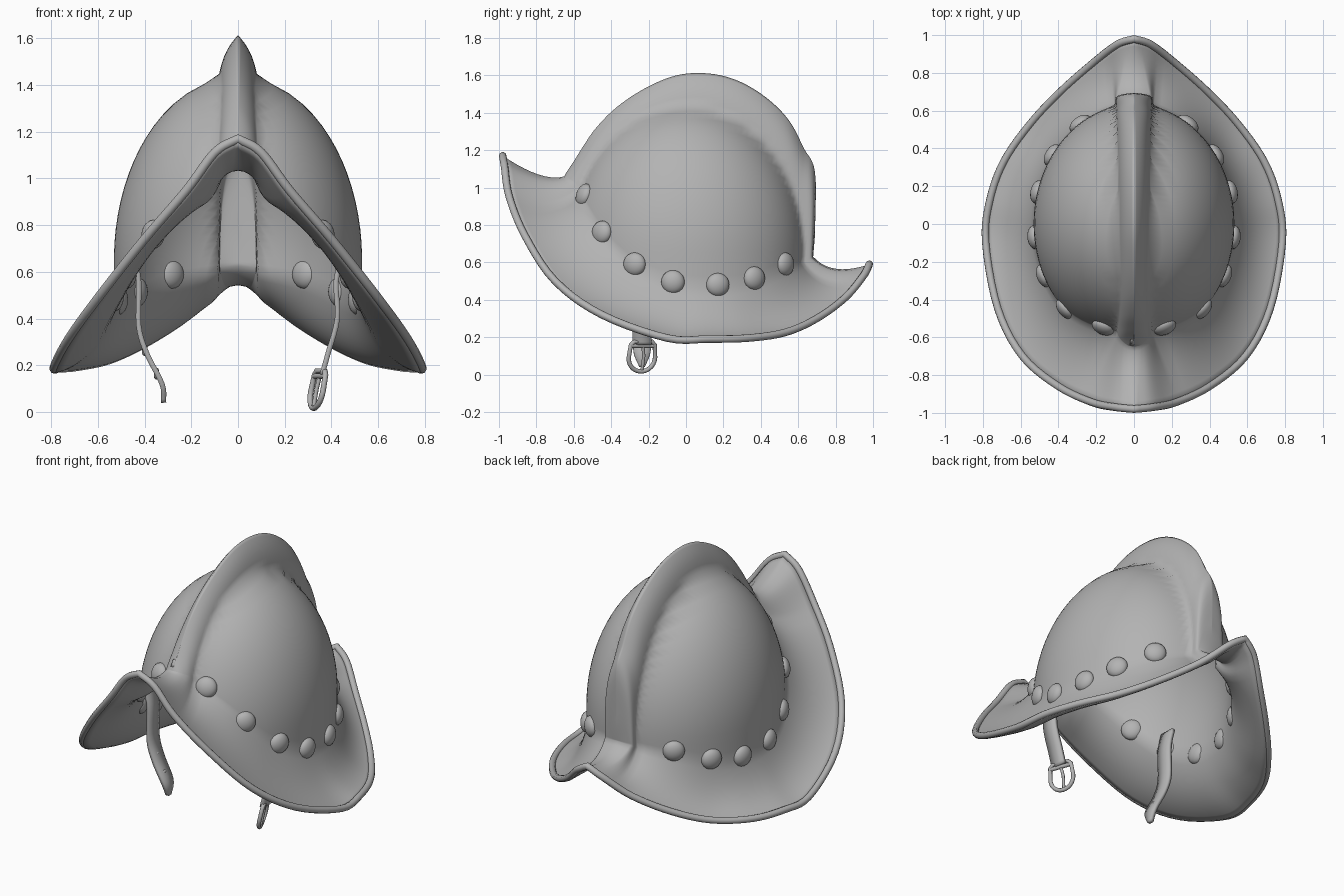
import bpy, bmesh, math
from mathutils import Vector, Matrix

cube = bpy.data.objects.get("Cube")
if cube:
    bpy.data.objects.remove(cube, do_unlink=True)

steel = bpy.data.materials.new("grey steel")
steel.use_nodes = True
GREY = (0.45, 0.45, 0.45, 1)
steel.diffuse_color = GREY
steel.node_tree.nodes["Principled BSDF"].inputs["Base Color"].default_value = GREY


def link(name, data):
    ob = bpy.data.objects.new(name, data)
    bpy.context.collection.objects.link(ob)
    data.materials.append(steel)
    return ob


def mesh_object(name, bm, sharp=40):
    me = bpy.data.meshes.new(name)
    bm.to_mesh(me)
    bm.free()
    ob = link(name, me)
    bpy.ops.object.select_all(action='DESELECT')
    ob.select_set(True)
    bpy.context.view_layer.objects.active = ob
    bpy.ops.object.shade_smooth_by_angle(angle=math.radians(sharp))
    return ob


def spline(points, u):
    """Point at u on a smooth curve through the points."""
    last = len(points) - 1
    i = min(int(u), last - 1)
    f = u - i
    p1, p2 = Vector(points[i]), Vector(points[i + 1])
    p0 = Vector(points[i - 1]) if i > 0 else 2 * p1 - p2
    p3 = Vector(points[i + 2]) if i + 2 <= last else 2 * p2 - p1
    return 0.5 * (2 * p1 + (p2 - p0) * f + (2 * p0 - 5 * p1 + 4 * p2 - p3) * f * f
                  + (3 * p1 - p0 - 3 * p2 + p3) * f ** 3)


def tube(name, points, radius, cyclic=True):
    cu = bpy.data.curves.new(name, 'CURVE')
    cu.dimensions = '3D'
    cu.bevel_depth = radius
    cu.bevel_resolution = 3
    cu.use_fill_caps = True
    sp = cu.splines.new('POLY')
    sp.points.add(len(points) - 1)
    for p, co in zip(sp.points, points):
        p.co = (*co, 1)
    sp.use_cyclic_u = cyclic
    sp.use_smooth = True
    return link(name, cu)


# Matching stations from front to back: brim edge, bowl root and crest line
edge = [(0, -.98, 1.17), (.1, -.97, 1.11), (.22, -.945, .95), (.4, -.86, .74),
        (.59, -.7, .5), (.72, -.45, .32), (.785, -.1, .195), (.765, .12, .19),
        (.69, .33, .195), (.55, .53, .225), (.39, .7, .3), (.22, .85, .41),
        (.09, .95, .53), (0, .98, .59)]
root = [(-.65, 1.06), (-.62, 1.04), (-.58, 1), (-.51, .86), (-.4, .69),
        (-.26, .56), (-.08, .48), (.08, .46), (.22, .465), (.36, .49),
        (.48, .54), (.58, .58), (.65, .61), (.68, .63)]
crest = [(-.64, 1.08), (-.6, 1.14), (-.55, 1.22), (-.48, 1.32), (-.37, 1.43),
         (-.22, 1.53), (-.05, 1.6), (.12, 1.61), (.28, 1.57), (.43, 1.48),
         (.55, 1.36), (.63, 1.21), (.69, 1.08), (.69, .75)]
RX, RY, RZ, MID = .53, .63, .78, .65


def bowl_width(y, z):
    up = max(z - MID, 0)
    return RX * math.sqrt(max(0, 1 - (y / RY) ** 2 - (up / RZ) ** 2))


def bowl_point(u, s):
    r, c = spline(root, u), spline(crest, u)
    p = r.lerp(c, s)
    if u in (0, len(root) - 1):
        return Vector((0, *p))
    ridge = .1 * (1 - math.exp(-(c - p).length / .1))
    return Vector(((bowl_width(*p) ** 3 + ridge ** 3) ** (1 / 3), *p))


def brim_point(u, s):
    a, b = spline(edge, u), bowl_point(u, 0)
    inward = Vector((b.x - a.x, b.y - a.y, 0)).normalized() * .05
    c = (a + b) / 2 + inward - Vector((0, 0, .09))
    return a * (1 - s) ** 2 + c * 2 * s * (1 - s) + b * s * s


# Helmet shell: half of the brim, bowl and crest, then mirrored and thickened
STEP, BRIM, BOWL = 5, 10, 24
bm = bmesh.new()
grid = []
for i in range((len(edge) - 1) * STEP + 1):
    u = i / STEP
    column = [brim_point(u, j / BRIM) for j in range(BRIM)]
    column += [bowl_point(u, 1 - (1 - j / BOWL) ** 1.4) for j in range(BOWL + 1)]
    grid.append([bm.verts.new(p) for p in column])
for a, b in zip(grid, grid[1:]):
    for j in range(len(a) - 1):
        bm.faces.new((a[j], b[j], b[j + 1], a[j + 1]))
shell = mesh_object("helmet_shell", bm, 60)
mirror = shell.modifiers.new("Mirror", 'MIRROR')
mirror.merge_threshold = .002
solid = shell.modifiers.new("Thickness", 'SOLIDIFY')
solid.thickness = .02
solid.offset = -1

# Rolled rim around the brim
half = [spline(edge, i / STEP) for i in range((len(edge) - 1) * STEP + 1)]
tube("rolled_rim", half + [Vector((-p.x, p.y, p.z)) for p in half[-2:0:-1]], .02)

# Domed rivets on both sides of the bowl
rivets = [(-.545, .96), (-.45, .76), (-.275, .59), (-.07, .495),
          (.17, .48), (.365, .515), (.53, .59)]
for side, label in ((1, "left"), (-1, "right")):
    for n, (y, z) in enumerate(rivets):
        x = bowl_width(y, z)
        normal = Vector((side * x / RX ** 2, y / RY ** 2, max(z - MID, 0) / RZ ** 2))
        turn = normal.to_track_quat('Z', 'Y').to_matrix().to_4x4()
        bm = bmesh.new()
        bmesh.ops.create_uvsphere(
            bm, u_segments=20, v_segments=12, radius=.063,
            matrix=Matrix.Translation((side * x, y, z)) @ turn @ Matrix.Diagonal((1, 1, .6, 1)))
        mesh_object(f"{label}_rivet_{n + 1}", bm)


# Chin straps: ribbons swept down a path, with a width for each path point
def strap(name, path, widths, y=-.235):
    bm = bmesh.new()
    rows = []
    count = (len(path) - 1) * 5
    for i in range(count + 1):
        x, z = spline(path, i / 5)
        w = spline([(v, 0) for v in widths], i / 5).x / 2
        rows.append([bm.verts.new((x, y + k * w, z)) for k in (-1, 0, 1)])
    for a, b in zip(rows, rows[1:]):
        for k in (0, 1):
            bm.faces.new((a[k], a[k + 1], b[k + 1], b[k]))
    ob = mesh_object(name, bm)
    m = ob.modifiers.new("Thickness", 'SOLIDIFY')
    m.thickness = .022
    m.offset = 0


strap("right_strap", [(-.45, .68), (-.425, .56), (-.425, .37), (-.39, .25),
                      (-.325, .12), (-.318, .04)], [.1, .1, .1, .1, .09, .03])
strap("left_strap", [(.45, .68), (.42, .56), (.425, .4), (.385, .25),
                     (.36, .16)], [.1, .1, .1, .1, .1])

# Punched eyelets on the free strap
for n, (x, z) in enumerate([(-.395, .265), (-.345, .165)]):
    ring = [(x - .004, -.235 + .014 * math.cos(a), z + .014 * math.sin(a))
            for a in (k * math.tau / 12 for k in range(12))]
    tube(f"strap_eyelet_{n + 1}", ring, .011)

# Buckle: rounded frame, cross bar and prong
tilt = Matrix.Translation((.34, -.235, .1)) @ Matrix.Rotation(.35, 4, 'Z') @ Matrix.Rotation(.2, 4, 'Y')


def flat(points):
    return [tilt @ Vector((0, y, z)) for y, z in points]


bow = [(.075 * math.cos(a), -.01 + .075 * math.sin(a))
       for a in (math.pi + k * math.pi / 14 for k in range(15))]
tube("buckle_frame", flat(bow + [(.068, .06), (.05, .078), (-.05, .078), (-.068, .06)]), .012)
tube("buckle_bar", flat([(-.07, .055), (.07, .055)]), .012, False)
tube("buckle_prong", flat([(0, .06), (.01, 0), (.005, -.085)]), .009, False)
